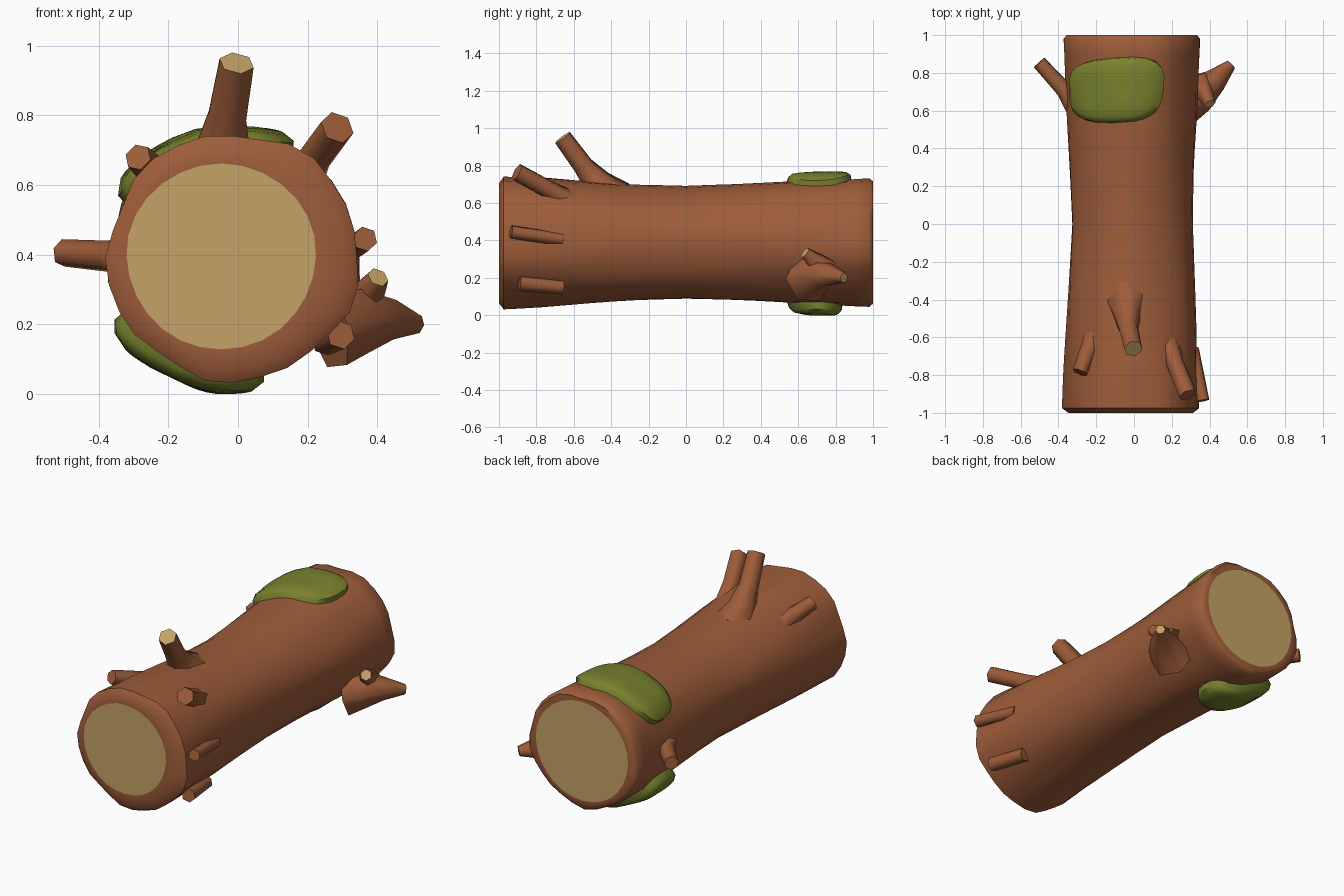
import bpy, bmesh, math
from mathutils import Vector

if "Cube" in bpy.data.objects:
    bpy.data.objects.remove(bpy.data.objects["Cube"])


def material(name, rgb):
    m = bpy.data.materials.new(name)
    m.diffuse_color = (*rgb, 1)
    m.use_nodes = True
    m.node_tree.nodes["Principled BSDF"].inputs["Base Color"].default_value = m.diffuse_color
    return m


BARK = material("bark brown", (0.34, 0.108, 0.042))
WOOD = material("cut wood tan", (0.56, 0.36, 0.132))
MOSS = material("moss green", (0.190, 0.225, 0.027))

# Log outline: y, x min, x max, z min, z max
PROFILE = [(-1.0, -.378, .35, .035, .75), (-.8, -.37, .345, .045, .745),
           (-.5, -.355, .335, .066, .718), (-.3, -.345, .325, .077, .70),
           (0, -.33, .312, .083, .69), (.3, -.345, .315, .075, .70),
           (.6, -.362, .335, .063, .72), (.85, -.37, .345, .057, .735),
           (1.0, -.375, .35, .055, .745)]


def log_point(y, a, off=0.0):
    """Point on the bark at length y and angle a, pushed out by off."""
    y0 = max(-1, min(1, y))
    for p, q in zip(PROFILE, PROFILE[1:]):
        if y0 <= q[0]:
            t = (y0 - p[0]) / (q[0] - p[0])
            x1, x2, z1, z2 = [p[i] + (q[i] - p[i]) * t for i in range(1, 5)]
            break
    # gentle lumps, stronger towards the ends
    lump = (.003 + .005 * y0 * y0) * (math.sin(5 * a + 3 * y0) + .6 * math.sin(9 * a - 4 * y0 + 1)) - .002
    r = off + lump
    return Vector(((x1 + x2) / 2 + ((x2 - x1) / 2 + r) * math.cos(a), y0,
                   (z1 + z2) / 2 + ((z2 - z1) / 2 + r) * math.sin(a)))


def finish(bm, name, mats, angle):
    bmesh.ops.recalc_face_normals(bm, faces=bm.faces)
    me = bpy.data.meshes.new(name)
    bm.to_mesh(me)
    bm.free()
    for m in mats:
        me.materials.append(m)
    ob = bpy.data.objects.new(name, me)
    bpy.context.collection.objects.link(ob)
    bpy.ops.object.select_all(action='DESELECT')
    ob.select_set(True)
    bpy.context.view_layer.objects.active = ob
    bpy.ops.object.shade_smooth_by_angle(angle=math.radians(angle))
    return ob


def bridge(bm, rings):
    for r, s in zip(rings, rings[1:]):
        n = len(r)
        for i in range(n):
            bm.faces.new((r[i], r[(i + 1) % n], s[(i + 1) % n], s[i]))


# Log body with rounded rims and a cut wood disc at each end
def build_log(sides=28):
    bm = bmesh.new()
    ang = [2 * math.pi * i / sides for i in range(sides)]

    def disc(y, cx, cz, rx, rz):
        return [bm.verts.new((cx + rx * math.cos(a) * (1 + .012 * math.sin(3 * a)), y,
                              cz + rz * math.sin(a))) for a in ang]

    def ring(y, off=0.0):
        return [bm.verts.new(log_point(y, a, off)) for a in ang]

    rings = [disc(-1, -.048, .395, .272, .267), ring(-1, -.035), ring(-.975)]
    rings += [ring(-.9 + 1.8 * i / 14) for i in range(15)]
    rings += [ring(.98), ring(1, -.018), disc(1, -.012, .40, .305, .295)]
    bridge(bm, rings)
    for r in (rings[0], rings[-1]):
        bm.faces.new(r).material_index = 1
    finish(bm, "log", (BARK, WOOD), 50)


# Branch stub: tapered tube along points, with its tip cut flat
def branch(name, pts, radii, tip=0, sides=6):
    bm = bmesh.new()
    pts = [Vector(p) for p in pts]
    rings = []
    for i, p in enumerate(pts):
        d = (pts[min(i + 1, len(pts) - 1)] - pts[max(i - 1, 0)]).normalized()
        u = d.cross(Vector((.3, .2, 1))).normalized()
        v = d.cross(u)
        rings.append([bm.verts.new(p + radii[i] * (u * math.cos(t) + v * math.sin(t)))
                      for t in (2 * math.pi * k / sides for k in range(sides))])
    bridge(bm, rings)
    bm.faces.new(rings[0])
    bm.faces.new(rings[-1]).material_index = tip
    finish(bm, name, (BARK, WOOD), 62)


# Moss patch: domed pad that follows the bark
def moss(name, a_mid, a_half, y_mid, y_half, thick, skew):
    bm = bmesh.new()
    n = 24
    rings = []
    for rho, h in ((.3, 1), (.6, .96), (.82, .85), (.95, .55), (1, -.25)):
        ring = []
        for k in range(n):
            t = 2 * math.pi * k / n
            c, s = math.cos(t), math.sin(t)
            w = rho * (1 + .03 * math.sin(3 * t + 1))
            du = w * math.copysign(abs(c) ** .7, c)
            dv = w * math.copysign(abs(s) ** .7, s)
            p = log_point(y_mid + y_half * dv + skew * du,
                          math.radians(a_mid + a_half * du), thick * h)
            p.z = max(p.z, 0)
            ring.append(bm.verts.new(p))
        rings.append(ring)
    bridge(bm, rings)
    centre = log_point(y_mid, math.radians(a_mid), thick)
    centre.z = max(centre.z, 0)
    c = bm.verts.new(centre)
    for i in range(n):
        bm.faces.new((c, rings[0][i], rings[0][(i + 1) % n]))
    bm.faces.new(rings[-1])
    finish(bm, name, (MOSS,), 50)


build_log()
branch("top_branch", [(-.04, -.40, .62), (-.04, -.475, .71), (-.03, -.55, .80), (-.004, -.66, .95)],
       [.13, .08, .056, .051], tip=1)
branch("upper_right_branch", [(.17, -.62, .60), (.215, -.73, .67), (.285, -.905, .765)], [.07, .05, .05])
branch("upper_left_branch", [(-.21, -.60, .60), (-.25, -.69, .645), (-.287, -.785, .68)], [.06, .045, .04])
branch("right_side_branch", [(.31, -.66, .405), (.365, -.935, .445)], [.035, .036])
branch("lower_right_branch", [(.25, -.66, .15), (.295, -.89, .17)], [.04, .042])
branch("left_branch", [(-.30, .62, .385), (-.37, .71, .395), (-.502, .855, .405)], [.07, .046, .04])
branch("back_right_branch", [(.26, .65, .19), (.34, .69, .21), (.43, .76, .215), (.515, .845, .20)],
       [.13, .105, .065, .028], tip=1)
branch("back_right_fork", [(.34, .75, .24), (.402, .635, .335)], [.07, .032], tip=1)
moss("top_moss", 106, 46, .71, .175, .048, -.015)
moss("bottom_moss", 245, 39, .69, .155, .064, .01)
